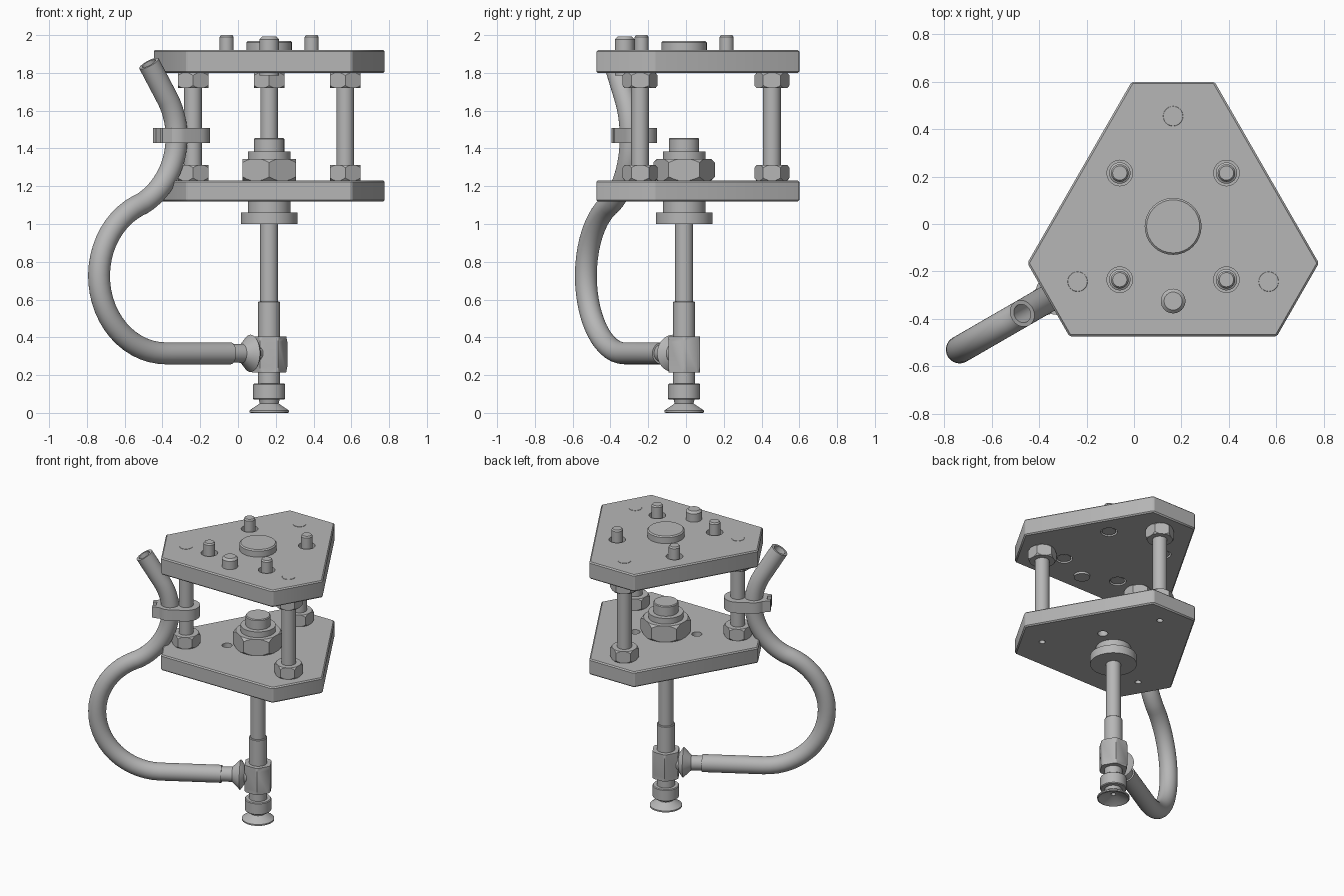
import bpy, bmesh
from math import radians, cos, sin, pi
from mathutils import Vector, Matrix

if "Cube" in bpy.data.objects:
    bpy.data.objects.remove(bpy.data.objects["Cube"])

grey = bpy.data.materials.new("metal grey")
grey.use_nodes = True
colour = (0.47, 0.47, 0.47, 1)
grey.diffuse_color = colour
grey.node_tree.nodes["Principled BSDF"].inputs["Base Color"].default_value = colour

CX, CY = 0.165, -0.01       # main axis of the tool
HOSE_TURN = radians(210)    # vertical plane holding the hose
HUB = Matrix.Translation((CX, CY, 0))
SIDE = HUB @ Matrix.Rotation(HOSE_TURN, 4, "Z")


def add(name, bm):
    bmesh.ops.recalc_face_normals(bm, faces=bm.faces)
    mesh = bpy.data.meshes.new(name)
    bm.to_mesh(mesh)
    bm.free()
    mesh.materials.append(grey)
    obj = bpy.data.objects.new(name, mesh)
    bpy.context.collection.objects.link(obj)
    return obj


def activate(obj):
    bpy.ops.object.select_all(action="DESELECT")
    obj.select_set(True)
    bpy.context.view_layer.objects.active = obj


def smooth(obj):
    activate(obj)
    bpy.ops.object.shade_smooth_by_angle(angle=radians(30))
    return obj


def lathe(name, profile, x=CX, y=CY, steps=48):
    """Turn a (radius, height) profile around a vertical axis."""
    bm = bmesh.new()
    verts = [bm.verts.new((r, 0, z)) for r, z in profile]
    edges = [bm.edges.new(pair) for pair in zip(verts, verts[1:])]
    bmesh.ops.spin(bm, geom=verts + edges, cent=(0, 0, 0), axis=(0, 0, 1),
                   angle=2 * pi, steps=steps, use_duplicate=False)
    bmesh.ops.remove_doubles(bm, verts=bm.verts, dist=1e-5)
    bmesh.ops.translate(bm, vec=(x, y, 0), verts=bm.verts)
    return smooth(add(name, bm))


def rod(name, r, z0, z1, x=CX, y=CY, chamfer=0.004):
    return lathe(name, [(0, z0), (r, z0), (r, z1 - chamfer),
                        (r - chamfer, z1), (0, z1)], x, y, 32)


def prism(name, outline, z0, z1):
    bm = bmesh.new()
    base = bm.faces.new([bm.verts.new((x, y, z0)) for x, y in outline])
    top = bmesh.ops.extrude_face_region(bm, geom=[base])["geom"]
    bmesh.ops.translate(bm, vec=(0, 0, z1 - z0),
                        verts=[v for v in top if isinstance(v, bmesh.types.BMVert)])
    return add(name, bm)


def boolean(obj, tool, operation):
    mod = obj.modifiers.new("cut", "BOOLEAN")
    mod.operation = operation
    mod.object = tool
    mod.solver = "EXACT"
    activate(obj)
    bpy.ops.object.modifier_apply(modifier=mod.name)
    bpy.data.objects.remove(tool)


def hex_nut(name, r, z0, z1, x=CX, y=CY, turn=30, chamfer=0.08):
    """Hexagon with corners rounded off by a turned shape."""
    angles = [radians(turn + 60 * i) for i in range(6)]
    nut = prism(name, [(x + r * cos(a), y + r * sin(a)) for a in angles], z0, z1)
    c, d = r * (1 - chamfer * 1.5), (z1 - z0) * 0.2
    tool = lathe("nut_cutter", [(0, z0), (c, z0), (r * 1.02, z0 + d),
                                (r * 1.02, z1 - d), (c, z1), (0, z1)], x, y)
    boolean(nut, tool, "INTERSECT")
    return smooth(nut)


# Two plates: triangles with cut-off corners
half = [(0.175, 0.61), (0.615, -0.155), (0.437, -0.465)]
outline = [(CX + x, CY + y) for x, y in half]
outline += [(CX - x, CY + y) for x, y in reversed(half)]
posts = [(CX, 0.455), (CX - 0.403, -0.243), (CX + 0.403, -0.243)]
pins = [(CX + sx * 0.225, CY + sy * 0.225) for sx in (-1, 1) for sy in (-1, 1)]


def plate(name, z0, z1, holes):
    obj = prism(name, outline, z0, z1)
    mod = obj.modifiers.new("bevel", "BEVEL")
    mod.width, mod.segments = 0.008, 1
    activate(obj)
    bpy.ops.object.modifier_apply(modifier=mod.name)
    for x, y, r, bottom, top in holes:
        boolean(obj, rod("hole_cutter", r, bottom, top, x, y, 0), "DIFFERENCE")
    smooth(obj)


plate("upper_plate", 1.8, 1.92, [(x, y, 0.054, 1.7, 2) for x, y in pins])
lower_holes = [(x, y, 0.02, 1.1, 1.2) for x, y in posts]
lower_holes += [(CX + s * 0.173, CY + s * 0.1, 0.033, 1.1, 1.3) for s in (-1, 1)]
plate("lower_plate", 1.12, 1.23, lower_holes)

# Spacer posts with hexagonal ends
for i, (x, y) in enumerate(posts):
    rod(f"post_{i + 1}", 0.047, 1.25, 1.79, x, y)
    rod(f"post_end_{i + 1}", 0.042, 1.9, 1.922, x, y, 0.001)
    hex_nut(f"post_lower_hex_{i + 1}", 0.093, 1.23, 1.312, x, y)
    hex_nut(f"post_upper_hex_{i + 1}", 0.093, 1.72, 1.8, x, y)

# Pins, locating stud and centre boss on the upper plate
for i, (x, y) in enumerate(pins):
    lathe(f"pin_{i + 1}", [(0, 1.805), (0.045, 1.805), (0.045, 1.87), (0.037, 1.875),
                           (0.037, 1.99), (0.03, 2), (0, 2)], x, y, 32)
rod("locating_stud", 0.052, 1.785, 1.992, CX, -0.325, 0.014)
rod("centre_boss", 0.12, 1.91, 1.97, chamfer=0.008)

# Clamping nut and bushing through the lower plate
hex_nut("clamp_nut", 0.163, 1.23, 1.345)
lathe("bushing", [(0, 1.0), (0.15, 1.0), (0.15, 1.06), (0.113, 1.06), (0.113, 1.385),
                  (0.08, 1.385), (0.08, 1.45), (0.075, 1.456), (0, 1.456)])

# Plunger rod, hexagonal body and suction cup
rod("plunger_rod", 0.048, 0.58, 1.02)
rod("plunger_sleeve", 0.058, 0.39, 0.59)
hex_nut("suction_body", 0.096, 0.215, 0.405, turn=0, chamfer=0.04)
lathe("suction_cup", [(0, 0.22), (0.058, 0.22), (0.058, 0.155), (0.08, 0.155),
                      (0.085, 0.15), (0.085, 0.075), (0.08, 0.07), (0.055, 0.07),
                      (0.05, 0.05), (0.104, 0.013), (0.104, 0.003), (0.098, 0),
                      (0.03, 0.035), (0.015, 0.035), (0.015, 0.06), (0, 0.06)])

# Flared side fitting on the suction body
fitting = lathe("hose_fitting", [(0, 0.04), (0.05, 0.04), (0.06, 0.085), (0.094, 0.108),
                                 (0.099, 0.114), (0.05, 0.165), (0.047, 0.28), (0, 0.28)], 0, 0)
fitting.matrix_world = (SIDE @ Matrix.Translation((0, 0, 0.315))
                        @ Matrix.Rotation(pi / 2, 4, "Y"))


# Hose: two arcs joined into an S, straight at both ends
def arc(u, z, r, start, end, steps=24):
    angles = [radians(start + (end - start) * i / steps) for i in range(steps + 1)]
    return [(u + r * cos(a), z + r * sin(a)) for a in angles]


path = [(0.235, 0.315)] + arc(0.63, 0.725, 0.41, -90, 65.4)
path += arc(0.966, 1.46, 0.4, 245.4, 150)[1:] + [(0.735, 1.85)]
bm = bmesh.new()
previous = None
for i, (u, z) in enumerate(path):
    (u0, z0), (u1, z1) = path[max(i - 1, 0)], path[min(i + 1, len(path) - 1)]
    normal = Vector((z0 - z1, 0, u1 - u0)).normalized()
    ring = []
    for k in range(32):
        a = 2 * pi * k / 32
        ring.append(bm.verts.new(Vector((u, 0, z)) + 0.058 * (
            cos(a) * normal + sin(a) * Vector((0, 1, 0)))))
    if previous:
        for k in range(32):
            n = (k + 1) % 32
            bm.faces.new((previous[k], previous[n], ring[n], ring[k]))
    previous = ring
hose = add("hose", bm)
wall = hose.modifiers.new("wall", "SOLIDIFY")
wall.thickness, wall.offset = 0.018, -1
activate(hose)
bpy.ops.object.modifier_apply(modifier=wall.name)
smooth(hose).matrix_world = SIDE

# Clip holding the hose against a post, with two open lips
loop = arc(0.466, 0, 0.09, 90, 270) + arc(0.566, 0, 0.09, -90, 90)
clip = smooth(prism("hose_clip", loop, 1.43, 1.508))
clip.matrix_world = SIDE
for side, name in ((-1, "clip_lip_right"), (1, "clip_lip_left")):
    lip = [(0.6, side * 0.022), (0.68, side * 0.022), (0.68, side * 0.05), (0.6, side * 0.07)]
    prism(name, lip, 1.43, 1.508).matrix_world = SIDE
bpy.ops.object.select_all(action="DESELECT")
